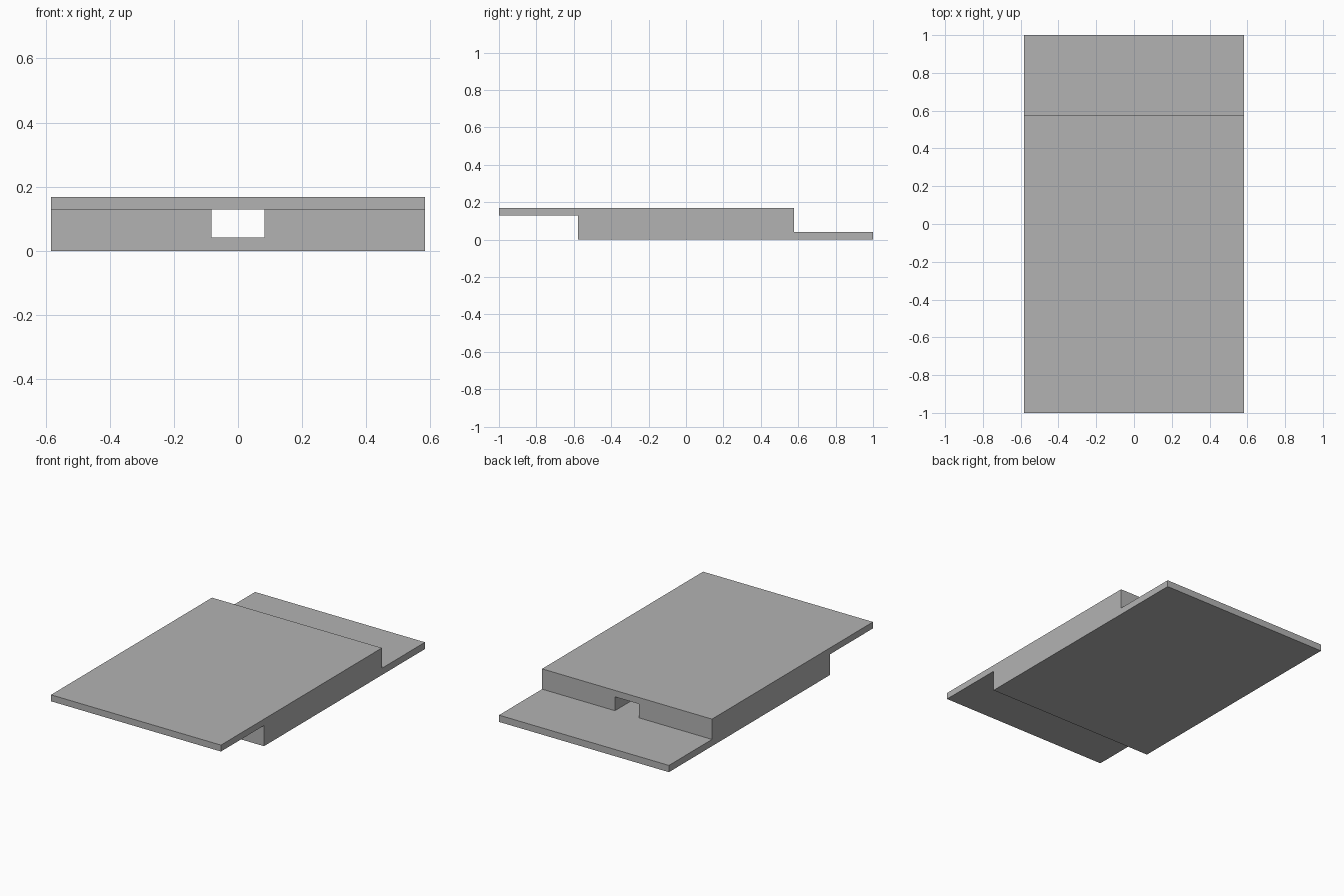
import bpy
import bmesh

if "Cube" in bpy.data.objects:
    bpy.data.objects.remove(bpy.data.objects["Cube"], do_unlink=True)

# Cell boundaries along each axis: channel walls, tongue ends, plate thicknesses
GRID = (
    (-0.583, -0.083, 0.083, 0.583),
    (-1.0, -0.578, 0.578, 1.0),
    (0.0, 0.042, 0.128, 0.168),
)


def is_solid(i, j, k):
    """Lower plate runs to the back, upper plate to the front, core has a channel."""
    if min(i, j, k) < 0 or max(i, j, k) > 2:
        return False
    if k == 0:
        return j >= 1
    if k == 2:
        return j <= 1
    return j == 1 and i != 1


# Skin the outside of the solid cells only, so the block is one closed shell
bm = bmesh.new()
for i in range(3):
    for j in range(3):
        for k in range(3):
            if not is_solid(i, j, k):
                continue
            for axis in range(3):
                for side in (0, 1):
                    near = [i, j, k]
                    near[axis] += 1 if side else -1
                    if is_solid(*near):
                        continue
                    u, v = (axis + 1) % 3, (axis + 2) % 3
                    corners = []
                    for du, dv in ((0, 0), (1, 0), (1, 1), (0, 1)):
                        index = [i, j, k]
                        index[axis] += side
                        index[u] += du
                        index[v] += dv
                        corners.append(bm.verts.new([GRID[a][index[a]] for a in range(3)]))
                    bm.faces.new(corners if side else corners[::-1])

# Weld the cells and merge flat neighbours into single faces
bmesh.ops.remove_doubles(bm, verts=bm.verts, dist=0.0001)
bmesh.ops.dissolve_limit(bm, angle_limit=0.01, verts=bm.verts, edges=bm.edges)

mesh = bpy.data.meshes.new("stepped_block")
bm.to_mesh(mesh)
bm.free()
block = bpy.data.objects.new("stepped_block", mesh)
bpy.context.collection.objects.link(block)

# Plain grey finish
grey = bpy.data.materials.new("plain_grey")
grey.use_nodes = True
colour = (0.45, 0.45, 0.45, 1.0)
grey.diffuse_color = colour
for node in grey.node_tree.nodes:
    if node.type == "BSDF_PRINCIPLED":
        node.inputs["Base Color"].default_value = colour
mesh.materials.append(grey)
